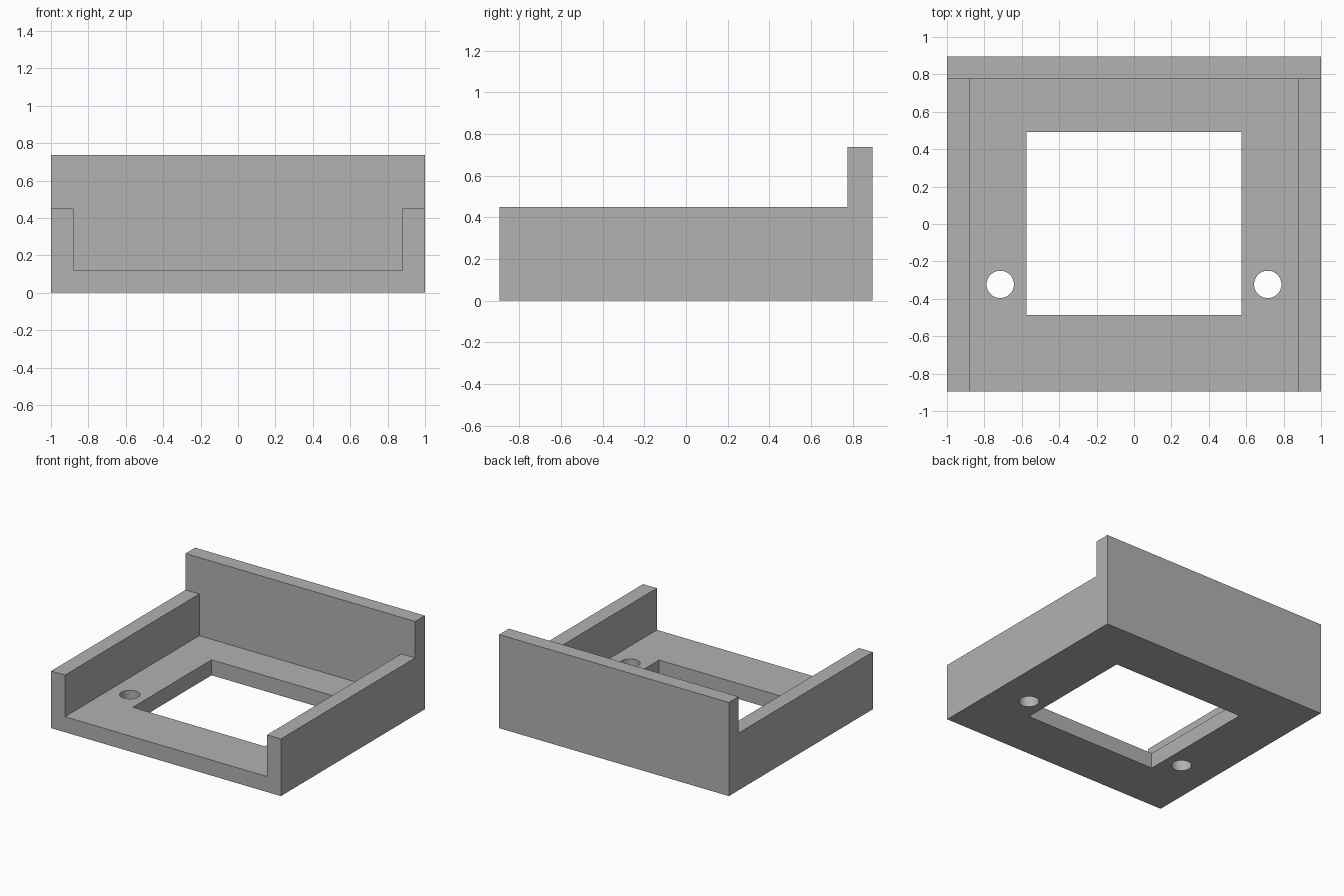
import bpy

WIDTH, DEPTH = 2.0, 1.79
BACK_HEIGHT, SIDE_HEIGHT, FLOOR, WALL = 0.737, 0.45, 0.122, 0.12
FRONT, BACK = -DEPTH / 2, DEPTH / 2
INNER_BACK = BACK - WALL
OVER = 0.2  # how far cutters reach past the block

old = bpy.data.objects.get("Cube")
if old:
    bpy.data.objects.remove(old, do_unlink=True)

grey = bpy.data.materials.new("plain grey")
grey.use_nodes = True
colour = (0.445, 0.445, 0.445, 1)
grey.diffuse_color = colour
grey.node_tree.nodes["Principled BSDF"].inputs["Base Color"].default_value = colour


def finish(name):
    obj = bpy.context.object
    obj.name = name
    bpy.ops.object.transform_apply(location=True, rotation=False, scale=True)
    obj.data.materials.append(grey)
    return obj


def box(name, low, high):
    """Box between two opposite corners."""
    centre = [(a + b) / 2 for a, b in zip(low, high)]
    bpy.ops.mesh.primitive_cube_add(size=1, location=centre)
    bpy.context.object.scale = [b - a for a, b in zip(low, high)]
    return finish(name)


def cut(target, cutter):
    mod = target.modifiers.new(cutter.name, "BOOLEAN")
    mod.operation, mod.solver, mod.object = "DIFFERENCE", "EXACT", cutter
    bpy.context.view_layer.objects.active = target
    bpy.ops.object.modifier_apply(modifier=mod.name)
    bpy.data.objects.remove(cutter, do_unlink=True)


# Solid block that the open tray is carved from
tray = box("tray", (-WIDTH / 2, FRONT, 0), (WIDTH / 2, BACK, BACK_HEIGHT))

# Lower the side walls, leaving the tall back wall
cut(tray, box("side_wall_drop", (-WIDTH / 2 - OVER, FRONT - OVER, SIDE_HEIGHT),
              (WIDTH / 2 + OVER, INNER_BACK, BACK_HEIGHT + OVER)))

# Channel between the side walls, open at the front
inner = WIDTH / 2 - WALL
cut(tray, box("channel", (-inner, FRONT - OVER, FLOOR),
              (inner, INNER_BACK, SIDE_HEIGHT + OVER)))

# Rectangular window in the floor
cut(tray, box("floor_window", (-0.575, -0.487, -OVER), (0.575, 0.492, FLOOR + OVER)))

# Round screw holes on both sides of the window
for side, x in (("right", -0.715), ("left", 0.715)):
    bpy.ops.mesh.primitive_cylinder_add(vertices=48, radius=0.073, depth=1,
                                        location=(x, -0.323, 0))
    cut(tray, finish(side + "_screw_hole"))

# Smooth hole walls, keep all edges crisp
bpy.ops.object.select_all(action="DESELECT")
tray.select_set(True)
bpy.context.view_layer.objects.active = tray
bpy.ops.object.shade_smooth_by_angle(angle=0.5)
